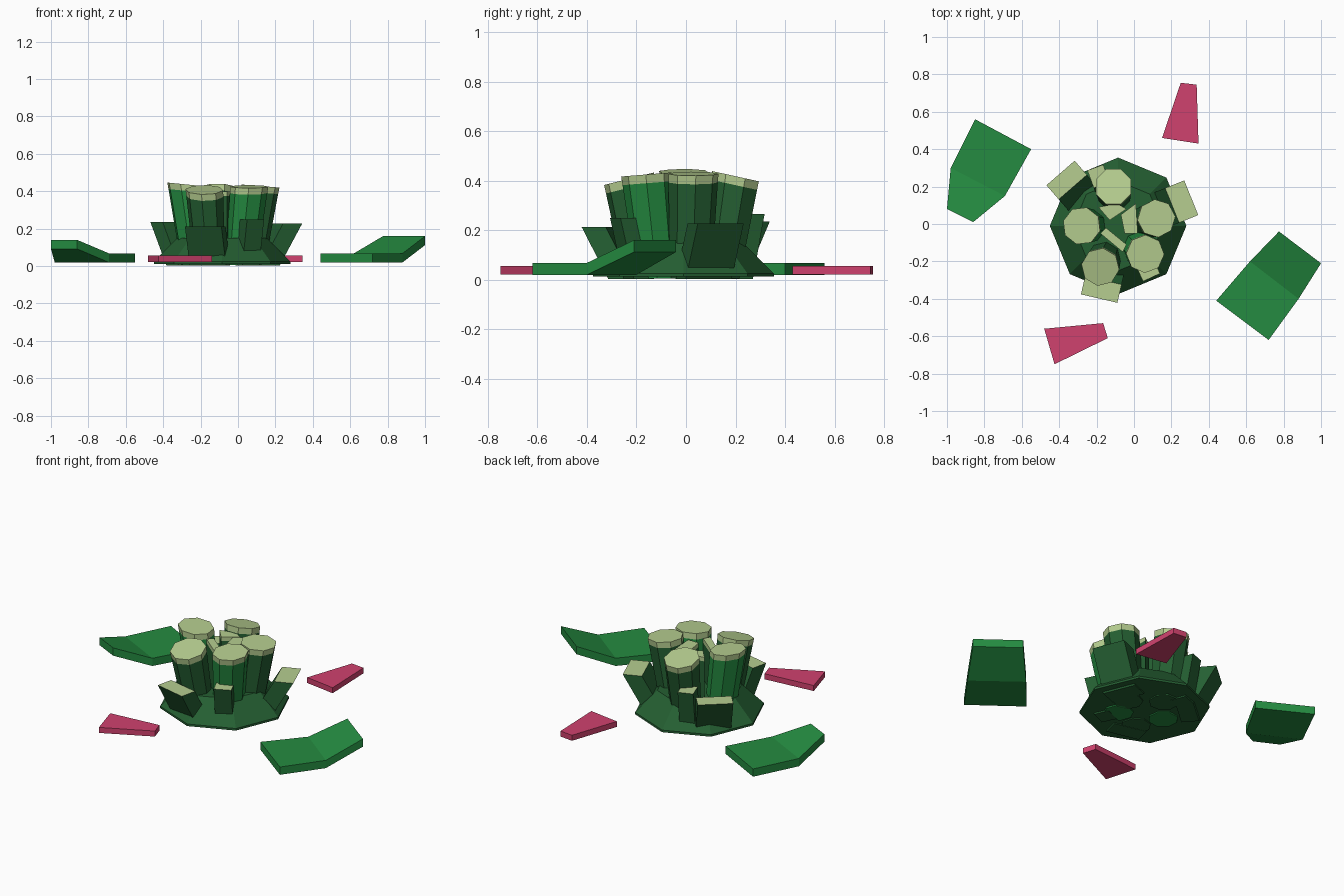
import bpy, bmesh, math
from mathutils import Vector

cube = bpy.data.objects.get("Cube")
if cube:
    bpy.data.objects.remove(cube)


def material(name, rgb):
    m = bpy.data.materials.new(name)
    m.use_nodes = True
    m.diffuse_color = (*rgb, 1)
    m.node_tree.nodes["Principled BSDF"].inputs["Base Color"].default_value = (*rgb, 1)
    return m


GREEN = material("leaf green", (0.018, 0.26, 0.052))
DARK = material("dark green", (0.018, 0.115, 0.032))
PALE = material("pale cut green", (0.468, 0.617, 0.279))
PINK = material("petal pink", (0.631, 0.054, 0.156))


def loft(name, rings, side, top=None, pale_from=99):
    """Flat-faced solid through matching rings; faces from level pale_from up use the top colour."""
    bm = bmesh.new()
    levels = [[bm.verts.new(p) for p in ring] for ring in rings]
    n = len(levels[0])
    bm.faces.new(levels[0][::-1])
    for k, (lo, hi) in enumerate(zip(levels, levels[1:])):
        for i in range(n):
            j = (i + 1) % n
            f = bm.faces.new((lo[i], lo[j], hi[j], hi[i]))
            f.material_index = int(k >= pale_from)
    cap = bm.faces.new(levels[-1])
    cap.material_index = 1 if top else 0
    bmesh.ops.recalc_face_normals(bm, faces=bm.faces[:])
    me = bpy.data.meshes.new(name)
    bm.to_mesh(me)
    bm.free()
    me.materials.append(side)
    if top:
        me.materials.append(top)
    ob = bpy.data.objects.new(name, me)
    bpy.context.scene.collection.objects.link(ob)
    return ob


def octagon(x, y, z, r, turn=0.0, slope=(0, 0)):
    ring = []
    for i in range(8):
        a = math.radians(turn + 45 * i)
        dx, dy = r * math.cos(a), r * math.sin(a)
        ring.append((x + dx, y + dy, z + dx * slope[0] + dy * slope[1]))
    return ring


def flat(points, z):
    return [(x, y, z) for x, y in points]


CX, CY = -0.085, -0.01

# Flared base of the clump
loft("base", [octagon(CX, CY, 0.012, 0.365), octagon(CX, CY, 0.025, 0.365),
              octagon(CX, CY, 0.15, 0.24)], DARK)

# Five thick cut stems with pale ends
stems = [
    ("back_stem", -0.11, 0.20, 0.418, (0, -0.22), DARK),
    ("right_stem", -0.28, -0.01, 0.437, (-0.1, 0), GREEN),
    ("front_stem", -0.18, -0.23, 0.408, (0, 0.25), DARK),
    ("front_left_stem", 0.06, -0.16, 0.425, (0, 0.08), GREEN),
    ("left_stem", 0.12, 0.03, 0.428, (-0.08, 0), DARK),
]
for k, (name, x, y, z, slope, mat) in enumerate(stems):
    bx, by = CX + 0.7 * (x - CX), CY + 0.7 * (y - CY)
    t = 1 - 0.035 / z
    turn = 22.5 + 7 * k
    loft(name, [octagon(bx, by, 0.005, 0.085, turn),
                octagon(bx + t * (x - bx), by + t * (y - by), z - 0.035, 0.1, turn, slope),
                octagon(x, y, z, 0.102, turn, slope)], mat, PALE, 1)

# Thin inner stumps wedged between the stems
inner = [
    [(-0.19, 0.09), (-0.13, 0.02), (-0.04, 0.08), (-0.09, 0.11)],
    [(-0.07, 0.05), (-0.05, -0.05), (0.02, -0.05), (0.01, 0.11)],
    [(-0.18, -0.05), (-0.06, -0.15), (-0.04, -0.11), (-0.15, -0.02)],
]
for k, pts in enumerate(inner):
    loft(f"inner_stump_{k + 1}", [flat(pts, 0.03), flat(pts, 0.375), flat(pts, 0.40)],
         DARK, PALE, 1)


def leaning_stub(name, x, y, width, depth, angle, z, lean):
    """Box cut flat on top, leaning outward along the given angle."""
    out = Vector((math.cos(math.radians(angle)), math.sin(math.radians(angle))))
    across = Vector((-out.y, out.x))
    top = [Vector((x, y)) + out * (u * depth / 2) + across * (v * width / 2)
           for u, v in ((-1, -1), (1, -1), (1, 1), (-1, 1))]
    foot = [p - out * lean for p in top]
    loft(name, [flat(foot, 0.003), flat(top, z)], DARK, PALE)


# Short outer stubs around the base
leaning_stub("back_right_stub", -0.36, 0.235, 0.20, 0.10, 131, 0.235, 0.13)
leaning_stub("left_stub", 0.255, 0.12, 0.20, 0.11, 22, 0.228, 0.13)
leaning_stub("front_stub", -0.175, -0.35, 0.20, 0.10, 257, 0.212, 0.11)
leaning_stub("back_small_stub", -0.19, 0.255, 0.09, 0.10, 110, 0.265, 0.05)
leaning_stub("front_small_stub", 0.075, -0.245, 0.10, 0.09, 295, 0.25, 0.06)


def folded_leaf(name, base, fold, tip, rise):
    """Thick leaf lying flat from base to fold, its tip bent upward."""
    bm = bmesh.new()
    rows = []
    for pair, z in ((base, 0.02), (fold, 0.02), (tip, rise - 0.048)):
        low = [bm.verts.new((x, y, z)) for x, y in pair]
        high = [bm.verts.new((x, y, z + 0.048)) for x, y in pair]
        rows.append([low[0], low[1], high[1], high[0]])
    for a, b in zip(rows, rows[1:]):
        for i in range(4):
            j = (i + 1) % 4
            bm.faces.new((a[i], a[j], b[j], b[i]))
    bm.faces.new(rows[0])
    bm.faces.new(rows[-1])
    bmesh.ops.recalc_face_normals(bm, faces=bm.faces[:])
    me = bpy.data.meshes.new(name)
    bm.to_mesh(me)
    bm.free()
    me.materials.append(GREEN)
    bpy.context.scene.collection.objects.link(bpy.data.objects.new(name, me))


# Fallen leaves
folded_leaf("right_leaf", [(-0.85, 0.56), (-0.55, 0.40)], [(-0.98, 0.30), (-0.69, 0.15)],
            [(-1.0, 0.08), (-0.86, 0.01)], 0.14)
folded_leaf("left_leaf", [(0.44, -0.41), (0.72, -0.62)], [(0.62, -0.20), (0.88, -0.40)],
            [(0.775, -0.04), (1.0, -0.21)], 0.16)

# Fallen petals
petals = {
    "back_petal": [(0.25, 0.755), (0.335, 0.745), (0.345, 0.43), (0.15, 0.46)],
    "front_petal": [(-0.48, -0.56), (-0.165, -0.53), (-0.14, -0.61), (-0.425, -0.75)],
}
for name, pts in petals.items():
    loft(name, [flat(pts, 0.022), flat(pts, 0.056)], PINK)
